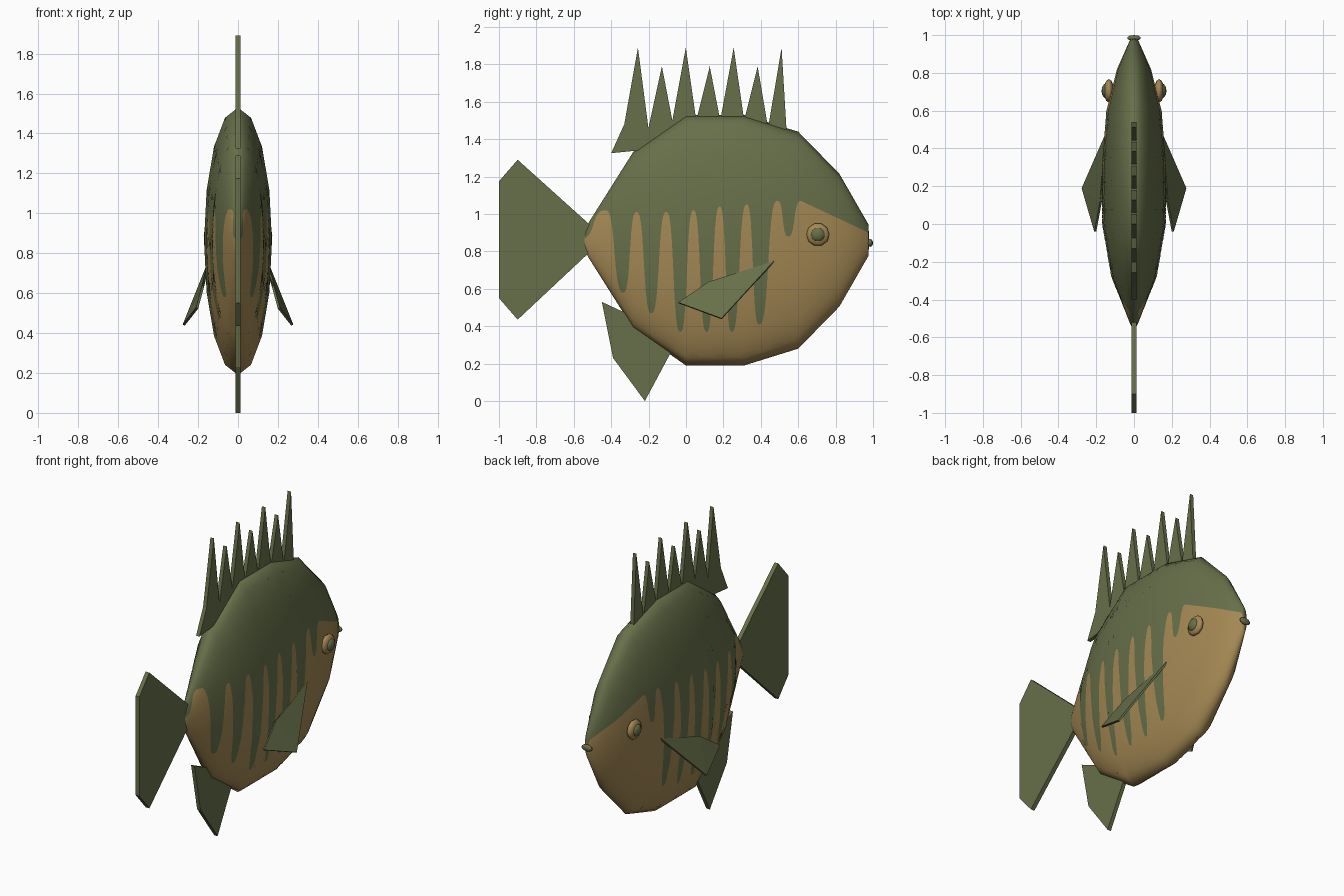
import bpy, bmesh, math
from mathutils import Vector

cube = bpy.data.objects.get("Cube")
if cube:
    bpy.data.objects.remove(cube, do_unlink=True)


def material(name, rgb):
    m = bpy.data.materials.new(name)
    m.use_nodes = True
    col = (*rgb, 1)
    m.diffuse_color = col
    for node in m.node_tree.nodes:
        if node.type == 'BSDF_PRINCIPLED':
            node.inputs["Base Color"].default_value = col
            node.inputs["Roughness"].default_value = 0.8
    return m


GREEN = material("olive_green", (0.135, 0.16, 0.068))
TAN = material("warm_tan", (0.37, 0.245, 0.088))


def make_object(name, bm, mats):
    me = bpy.data.meshes.new(name)
    bmesh.ops.recalc_face_normals(bm, faces=bm.faces)
    bm.to_mesh(me)
    bm.free()
    for m in mats:
        me.materials.append(m)
    ob = bpy.data.objects.new(name, me)
    bpy.context.collection.objects.link(ob)
    return ob


def lerp_table(table, y):
    for (a, u), (b, v) in zip(table, table[1:]):
        if y <= b:
            return u + (v - u) * (y - a) / (b - a)
    return table[-1][1]


# Body profile: length position and half height; width is a fixed share of it
MID, RATIO, HALF = 0.86, 0.254, 8
PROFILE = [(-0.555, 0), (-0.55, 0.04), (-0.52, 0.095), (-0.28, 0.475), (0, 0.67),
           (0.31, 0.67), (0.6, 0.58), (0.82, 0.355), (0.975, 0.085), (0.98, 0)]
segs = [math.atan2(v - u, b - a) for (a, u), (b, v) in zip(PROFILE, PROFILE[1:])]
ends = [math.pi / 2] + segs + [-math.pi / 2]
SLOPES = [(p[0], (ends[i] + ends[i + 1]) / 2) for i, p in enumerate(PROFILE)]

# Belly colour edge: alternating peaks and stripe bottoms
EDGE = [(-0.56, 0.87), (-0.43, 1.02), (-0.335, 0.58), (-0.265, 1.01), (-0.185, 0.47),
        (-0.105, 1.01), (-0.03, 0.37), (0.04, 1.02), (0.11, 0.37), (0.18, 1.04),
        (0.245, 0.37), (0.325, 1.05), (0.39, 0.41), (0.49, 1.07), (0.545, 0.88),
        (0.615, 1.07)]


def colour_edge(y):
    if y > 0.615:
        return 1.07 - (y - 0.615) * 0.47
    for (a, u), (b, v) in zip(EDGE, EDGE[1:]):
        if y <= b:
            t = (y - a) / (b - a)
            s = 4 * t ** 3 if t < 0.5 else 1 - 4 * (1 - t) ** 3
            return u + (v - u) * s


def ring_point(t):
    i = min(int(t), HALF - 1)
    a, b = (Vector((math.sin(math.pi * k / HALF), math.cos(math.pi * k / HALF)))
            for k in (i, i + 1))
    return a.lerp(b, t - i)


def ring_param(q):
    for i in range(HALF):
        a, b = ring_point(i).y, ring_point(i + 1).y
        if q >= b:
            return i + min(1, max(0, (a - q) / (a - b)))
    return HALF


# Body: lofted rings split exactly at the colour edge
N, STEPS = 12, 240
start, stop = PROFILE[0][0], PROFILE[-1][0]
stations = sorted({round(start + (stop - start) * i / STEPS, 4) for i in range(STEPS + 1)}
                  | {p[0] for p in PROFILE} | {p[0] for p in EDGE[1:]})
bm = bmesh.new()
for side in (-1, 1):
    last = None
    for y in stations:
        r = lerp_table(PROFILE, y)
        tb = ring_param((colour_edge(y) - MID) / r) if r > 0 else HALF / 2
        params = [tb * j / N for j in range(N)] + [tb + (HALF - tb) * j / N for j in range(N + 1)]
        row = []
        for t in params:
            p = ring_point(t) * r
            row.append(bm.verts.new((side * p.x * RATIO, y, MID + p.y)))
        if last:
            for j in range(2 * N):
                f = bm.faces.new((last[j], last[j + 1], row[j + 1], row[j]))
                f.material_index = 0 if j < N else 1
                f.smooth = True
        last = row
bmesh.ops.remove_doubles(bm, verts=bm.verts, dist=0.00002)
body = make_object("body", bm, [GREEN, TAN])


def body_normal(co):
    r = lerp_table(PROFILE, co.y)
    if r < 0.0001:
        return Vector((0, 1 if co.y > 0 else -1, 0))
    a = lerp_table(SLOPES, co.y)
    c = math.cos(a)
    return Vector((co.x / RATIO ** 2 * c, -r * math.sin(a), (co.z - MID) * c)).normalized()


body.data.normals_split_custom_set_from_vertices([body_normal(v.co) for v in body.data.vertices])


# Flat upright fins, extruded from side outlines
def plate(name, outline, thick):
    bm = bmesh.new()
    f = bm.faces.new([bm.verts.new((-thick / 2, y, z)) for y, z in outline])
    new = bmesh.ops.extrude_face_region(bm, geom=[f])["geom"]
    bmesh.ops.translate(bm, vec=(thick, 0, 0),
                        verts=[g for g in new if isinstance(g, bmesh.types.BMVert)])
    bmesh.ops.triangulate(bm, faces=[f for f in bm.faces if len(f.verts) > 4])
    return make_object(name, bm, [GREEN])


plate("tail_fin", [(-0.5, 0.93), (-0.9, 1.29), (-1, 1.175), (-1, 0.55), (-0.9, 0.435),
                   (-0.5, 0.81)], 0.026)
plate("anal_fin", [(-0.45, 0.53), (-0.39, 0.23), (-0.22, 0), (-0.07, 0.28), (-0.2, 0.46),
                   (-0.3, 0.46)], 0.024)

# Dorsal fin: tall and short spines in turn
spines = [(-0.4, 1.325), (-0.33, 1.48)]
for i in range(7):
    y = -0.257 + 0.128 * i
    spines.append((y, 1.79 if i % 2 else 1.89))
    if i < 6:
        spines.append((y + 0.056, 1.46 if i in (0, 5) else 1.5))
spines += [(0.538, 1.44), (0.3, 1.42), (0, 1.42), (-0.25, 1.34)]
plate("dorsal_fin", spines, 0.024)


# Paired parts
def pectoral_fin(name, side):
    pts = [(0.15, 0.47, 0.745), (0.272, 0.19, 0.44), (0.205, -0.04, 0.525),
           (0.175, 0.12, 0.635), (0.16, 0.33, 0.685)]
    bm = bmesh.new()
    v = [bm.verts.new((side * x, y, z)) for x, y, z in pts]
    for ids in ((0, 1, 3), (0, 3, 4), (1, 2, 3)):
        bm.faces.new([v[i] for i in ids])
    ob = make_object(name, bm, [GREEN])
    mod = ob.modifiers.new("thickness", 'SOLIDIFY')
    mod.thickness = 0.012
    mod.offset = 0


def ball(name, loc, size, mat, axis='X'):
    bpy.ops.mesh.primitive_uv_sphere_add(segments=10, ring_count=6, radius=1, location=loc)
    ob = bpy.context.object
    ob.name = name
    if axis == 'X':
        ob.rotation_euler = (0, math.pi / 2, 0)
        size = (size[2], size[1], size[0])
    ob.scale = size
    ob.data.materials.append(mat)
    bpy.ops.object.shade_smooth_by_angle(angle=math.radians(40))


for label, side in (("left", 1), ("right", -1)):
    pectoral_fin(label + "_pectoral_fin", side)
    ball(label + "_eye", (side * 0.133, 0.705, 0.89), (0.027, 0.062, 0.062), TAN)
    ball(label + "_pupil", (side * 0.147, 0.705, 0.89), (0.025, 0.04, 0.04), GREEN)

# Mouth
ball("mouth", (0, 0.985, 0.845), (0.037, 0.015, 0.021), GREEN, 'Z')
